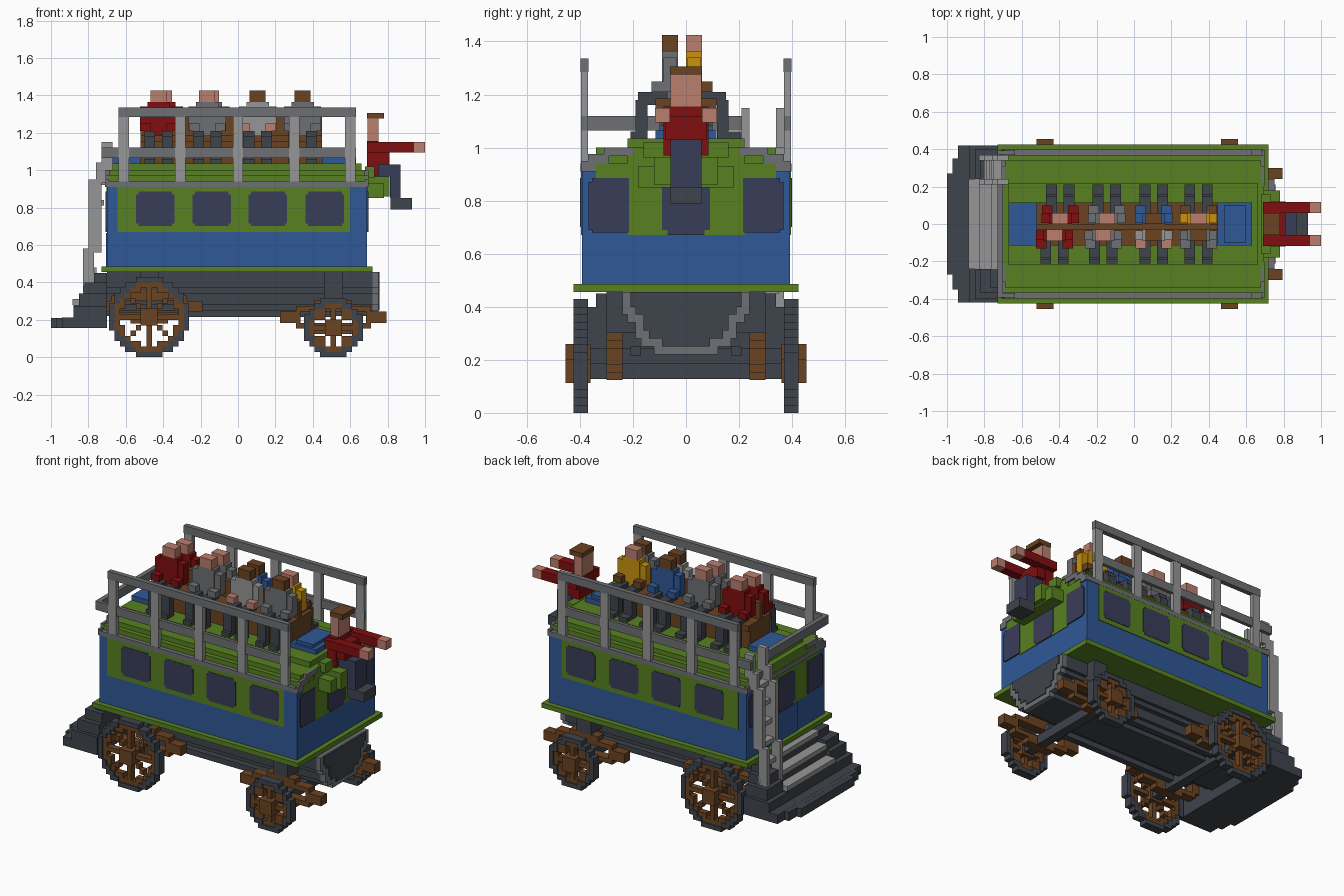
import bpy, bmesh, math

if "Cube" in bpy.data.objects:
    bpy.data.objects.remove(bpy.data.objects["Cube"])


def srgb(r, g, b):
    f = lambda c: c / 12.92 if c <= 0.04045 else ((c + 0.055) / 1.055) ** 2.4
    return tuple(f(c / 255) for c in (r, g, b)) + (1.0,)


def material(name, rgb):
    m = bpy.data.materials.new(name)
    m.use_nodes = True
    m.diffuse_color = srgb(*rgb)
    m.node_tree.nodes["Principled BSDF"].inputs["Base Color"].default_value = srgb(*rgb)
    return m


BLUE = material("blue", (47, 88, 150))
GREEN = material("green", (88, 129, 34))
DARK = material("charcoal", (63, 68, 76))
NAVY = material("navy", (57, 61, 88))
BROWN = material("brown", (106, 67, 34))
SKIN = material("skin", (186, 126, 110))
RED = material("red", (128, 14, 16))
YELLOW = material("yellow", (202, 146, 14))
LIGHT = material("light grey", (150, 150, 151))
GREY = material("mid grey", (110, 112, 115))


def part(name, mat, boxes, mirror=False):
    """One object from boxes (x0, x1, y0, y1, z0, z1), optionally mirrored in y."""
    if mirror:
        boxes = boxes + [(a, b, -d, -c, e, f) for a, b, c, d, e, f in boxes]
    bm = bmesh.new()
    for x0, x1, y0, y1, z0, z1 in boxes:
        vs = bmesh.ops.create_cube(bm, size=1)["verts"]
        for v in vs:
            v.co = ((x0 + x1) / 2 + v.co.x * (x1 - x0),
                    (y0 + y1) / 2 + v.co.y * (y1 - y0),
                    (z0 + z1) / 2 + v.co.z * (z1 - z0))
    me = bpy.data.meshes.new(name)
    bm.to_mesh(me)
    bm.free()
    me.materials.append(mat)
    ob = bpy.data.objects.new(name, me)
    bpy.context.collection.objects.link(ob)
    return ob


# Carriage body and floor
part("floor_slab", GREEN, [(-.73, .72, -.425, .425, .455, .485)])
part("body", BLUE, [(-.70, .69, -.392, .392, .485, .91)])

# Side panels with four windows each
part("side_panels", GREEN, [(-.645, .60, .39, .396, .67, .91)], True)
panes = []
for x in (-.443, -.14, .16, .465):
    panes += [(x - .103, x + .103, .39, .399, .715, .87),
              (x - .09, x + .09, .39, .399, .70, .885)]
part("side_windows", NAVY, panes, True)

# End walls, both ends alike
for name, s, x in (("front", 1, .69), ("rear", -1, -.70)):
    xr = lambda d: (min(x - s * .01, x + s * d), max(x - s * .01, x + s * d))
    part(name + "_end_panel", GREEN, [(*xr(.004), -.22, .22, .67, 1.0),
                                      (*xr(.004), -.34, .34, .885, .94)])
    part(name + "_end_windows", NAVY, [(*xr(.008), .215, .355, .68, .885),
                                       (*xr(.008), .23, .368, .69, .87),
                                       (*xr(.008), 0, .09, .69, .87),
                                       (*xr(.008), 0, .07, .67, .885)], True)
    part(name + "_roof_trim", GREY, [(*xr(.009), .34, .395, .91, .95),
                                     (*xr(.009), .29, .37, .94, .975),
                                     (*xr(.009), .20, .31, .968, 1.0)], True)
part("rear_door", BLUE, [(-.706, -.69, -.12, .12, .485, .665)])

# Stepped roof
part("roof_edge", GREY, [(-.71, .69, -.397, .397, .91, .94)])
part("roof", GREEN, [(-.70, .685, -.37, .37, .93, .97),
                     (-.69, .68, -.34, .34, .97, 1.0),
                     (-.67, .66, -.22, .22, 1.0, 1.035)])

# Railings
part("rail_posts", LIGHT, [(x - .028, x + .028, .369, .396, .94, 1.285)
                           for x in (-.61, -.31, 0, .30, .60)], True)
part("rails", GREY, [(-.64, .63, .367, .398, 1.285, 1.335),
                     (-.73, .63, .372, .394, 1.065, 1.12)], True)
part("rear_rail", GREY, [(-.73, -.70, -.394, .21, 1.065, 1.12)])

# Leaning ladder: stiles in four offset lengths, plus rungs
lean = [(-.83, -.77, .25, .58), (-.80, -.73, .56, .95),
        (-.76, -.70, .93, 1.04), (-.73, -.67, 1.0, 1.15)]
stiles = [(a, b, y, y + .03, c, d) for a, b, c, d in lean for y in (.21, .34)]
rungs = [(-.815 + .11 * (z - .33), -.77 + .11 * (z - .33), .23, .35, z, z + .03)
         for z in (.33, .45, .57, .69, .81, .92)]
part("ladder", LIGHT, stiles + rungs)

# Rear platform and entry steps
part("rear_platform", DARK, [(-1, -.9, -.27, .27, .155, .21),
                             (-.94, -.70, -.42, .42, .155, .211),
                             (-.97, -.9, -.35, .35, .155, .2105),
                             (-.82, -.70, -.24, .24, .2, .35),
                             (-.88, -.70, -.24, .24, .2, .28),
                             (-.76, -.70, -.24, .24, .2, .42)])
part("step_sides", DARK, [(-.88, -.70, .24, .42, .2, .27), (-.85, -.70, .24, .40, .2, .34),
                          (-.82, -.70, .24, .37, .2, .40), (-.77, -.70, .24, .34, .2, .45)], True)
part("step_treads", LIGHT, [(-.885, -.81, -.24, .24, .28, .31),
                            (-.825, -.75, -.24, .24, .35, .38),
                            (-.765, -.70, -.24, .24, .42, .45)])

# Tapering hull under the floor, with a rimmed front board
layers = [(.12, .22, .25), (.17, .25, .28), (.19, .28, .34), (.22, .34, .37), (.24, .37, .455)]
part("hull", DARK, [(-.70, .72, -w, w, a, b) for w, a, b in layers])
part("footboard_rim", GREY, [(.715, .75, -w, w, a, b) for w, a, b in layers])
part("footboard", DARK, [(.74, .756, -w + .03, w - .03, a + .03, b + .03 * (b < .4))
                         for w, a, b in layers])
part("chassis_rails", DARK, [(-.47, .51, .17, .21, .215, .25)], True)

# Wheels, axles and leaf springs
U = 2 / 70


def wheel(name, cx, n):
    cz = (n + .5) * U
    tyre, wood = [], []
    for j in range(-n, n + 1):
        run, kind = None, None
        for i in range(-n, n + 2):
            r = math.hypot(i, j)
            spoke = i == 0 or j == 0 or abs(i) == abs(j) or r < 1.5
            k = None
            if n - .6 <= r <= n + .45:
                k = "tyre"
            elif r < n - .6 and (r >= n - 1.7 or spoke):
                k = "wood"
            if k != kind:
                if kind:
                    box = (cx + (run - .5) * U, cx + (i - .5) * U, .37, .425,
                           cz + (j - .5) * U, cz + (j + .5) * U)
                    (tyre if kind == "tyre" else wood).append(box)
                run, kind = i, k
    wood = [(a, b, .378, .417, c, d) for a, b, _, _, c, d in wood]
    wood.append((cx - .045, cx + .045, .36, .455, cz - .045, cz + .045))
    part(name + "_wheel_tyres", DARK, tyre, True)
    part(name + "_wheel_spokes", BROWN, wood, True)
    part(name + "_axle", DARK, [(cx - .03, cx + .03, -.37, .37, cz - .03, cz + .03)])
    # Hollow stepped leaf spring
    m = cz + .056
    spring = [(cx + s * .23 - .055, cx + s * .23 + .055, .24, .30, m - .03, m + .03) for s in (-1, 1)]
    for s in (-1, 1):
        spring += [(cx - .2, cx + .2, .24, .30, m + s * .045 - .015, m + s * .045 + .015),
                   (cx - .1, cx + .1, .24, .30, m + s * .075 - .015, m + s * .075 + .015)]
    part(name + "_springs", BROWN, spring, True)
    part(name + "_spring_mounts", DARK, [(cx - .05, cx + .05, .16, .30, m + .09, .455)], True)


wheel("rear", -.475, 7)
wheel("front", .51, 5)

# Roof bench
part("bench_base", BLUE, [(-.67, -.52, -.115, .115, 1.03, 1.065),
                          (.45, .63, -.115, .115, 1.03, 1.065),
                          (.48, .60, -.10, .10, 1.06, 1.085)])
part("bench", BROWN, [(-.52, .45, -.10, .10, 1.03, 1.15),
                      (-.52, .45, -.115, .115, 1.15, 1.185),
                      (-.52, .45, -.029, -.001, 1.18, 1.29)])


# Seated passengers, back to back
def passenger(name, x, side, coat, head, lap):
    def yb(a, b):
        return (a, b) if side > 0 else (-b - .03, -a - .03)
    part(name + "_torso", coat, [(x - .06, x + .06, *yb(0, .06), 1.18, 1.365),
                                 (x - .10, x + .10, *yb(.005, .055), 1.21, 1.34)])
    part(name + "_head", head, [(x - .043, x + .043, *yb(0, .06), 1.365, 1.425)])
    part(name + "_forearms", lap, [(x + s * .07 - .028, x + s * .07 + .028, *yb(.05, .10), 1.21, 1.25)
                                   for s in (-1, 1)])
    legs = []
    for s in (-1, 1):
        a, b = x + s * .047 - .029, x + s * .047 + .029
        legs += [(a, b, *yb(.04, .15), 1.16, 1.21), (a, b, *yb(.116, .16), 1.03, 1.18),
                 (a, b, *yb(.13, .21 if side > 0 else .18), 1.0, 1.06)]
    part(name + "_legs", DARK, legs)


crowd = [(-.425, -1, RED, SKIN, RED), (-.165, -1, GREY, SKIN, GREY),
         (.105, -1, LIGHT, BROWN, SKIN), (.345, -1, GREY, BROWN, GREY),
         (-.395, 1, RED, SKIN, RED), (-.145, 1, GREY, SKIN, GREY),
         (.105, 1, BLUE, BROWN, BLUE), (.345, 1, YELLOW, SKIN, BROWN)]
for i, (x, side, coat, head, lap) in enumerate(crowd):
    passenger("passenger_%d" % (i + 1), x, side, coat, head, lap)

# Driver on the front seat
part("driver_seat", GREEN, [(.68, .81, -.12, .12, .86, .965), (.68, .78, -.18, .18, .85, .93),
                            (.68, .73, -.16, .16, .96, 1.02)])
part("driver_legs", NAVY, [(.72, .87, -.058, .058, .967, 1.03), (.812, .87, -.058, .058, .85, .99)])
part("driver_boots", DARK, [(.815, .93, -.06, .06, .79, .85)])
part("driver_coat", RED, [(.69, .75, -.085, .085, .97, 1.155), (.74, .81, -.08, .08, 1.03, 1.12)])
part("driver_arms", RED, [(.69, .94, .06, .117, 1.095, 1.15)], True)
part("driver_hands", SKIN, [(.94, 1.0, .06, .117, 1.095, 1.15)], True)
part("driver_head", SKIN, [(.692, .75, -.058, .058, 1.155, 1.28)])
part("driver_hat", BROWN, [(.69, .78, -.06, .06, 1.275, 1.305)])
